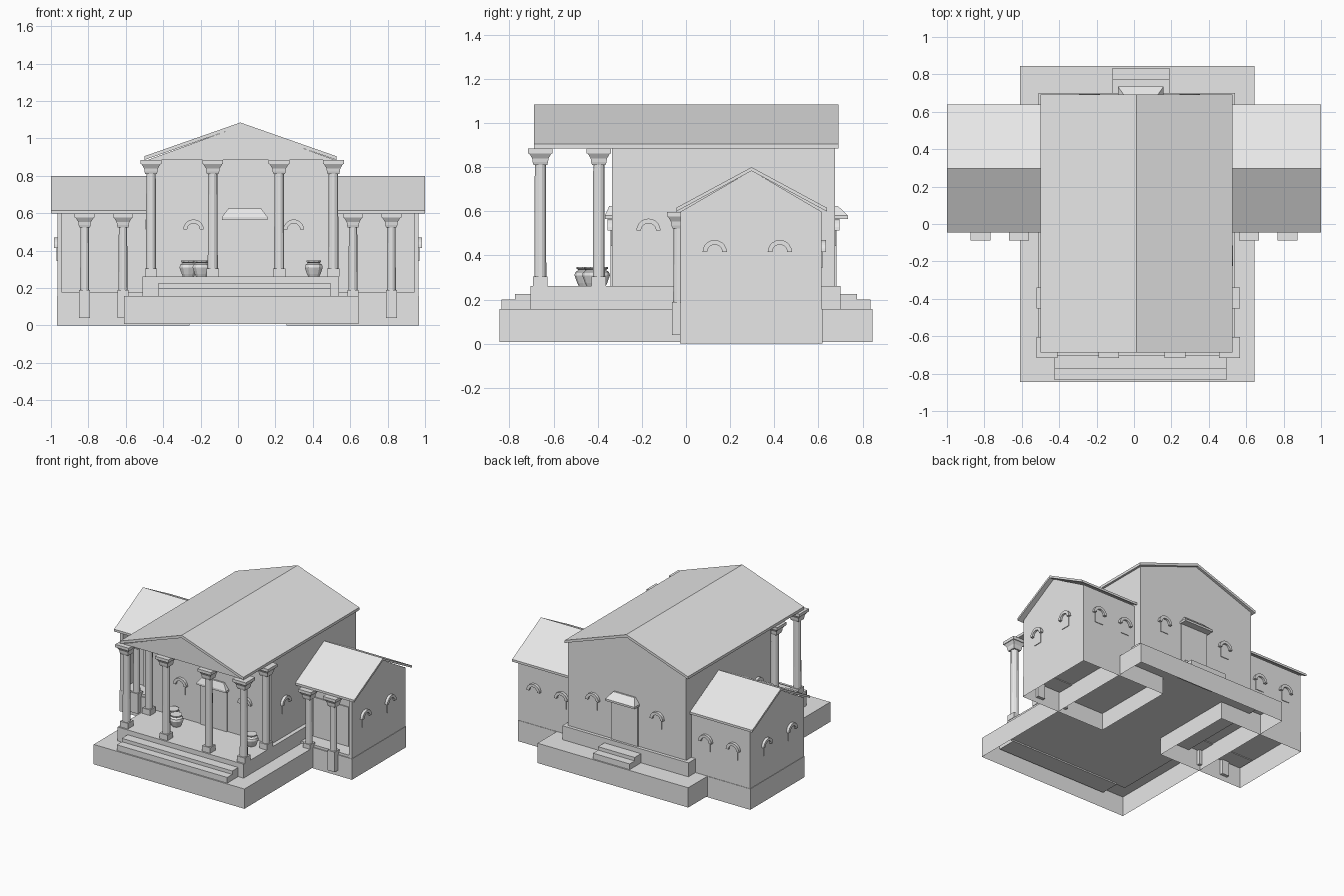
import bpy, bmesh, math
from mathutils import Vector

cube = bpy.data.objects.get("Cube")
if cube:
    bpy.data.objects.remove(cube, do_unlink=True)

GREY = (0.8, 0.8, 0.8, 1)
stone = bpy.data.materials.new("plain_grey_stone")
stone.use_nodes = True
stone.diffuse_color = GREY
stone.node_tree.nodes["Principled BSDF"].inputs["Base Color"].default_value = GREY

MID = 0.0175  # centre line of the main hall


def finish(name, bm):
    mesh = bpy.data.meshes.new(name)
    bm.to_mesh(mesh)
    bm.free()
    mesh.materials.append(stone)
    ob = bpy.data.objects.new(name, mesh)
    bpy.context.scene.collection.objects.link(ob)
    return ob


def prism(name, pts, axis, a, b, open_bottom=False):
    """Extrude a 2D outline along an axis from a to b."""
    place = {"x": lambda p, t: (t, p[0], p[1]),
             "y": lambda p, t: (p[0], t, p[1]),
             "z": lambda p, t: (p[0], p[1], t)}[axis]
    bm = bmesh.new()
    low = [bm.verts.new(place(p, a)) for p in pts]
    high = [bm.verts.new(place(p, b)) for p in pts]
    bottom = bm.faces.new(low)
    bm.faces.new(high)
    for i in range(len(pts)):
        j = (i + 1) % len(pts)
        bm.faces.new((low[i], low[j], high[j], high[i]))
    bmesh.ops.recalc_face_normals(bm, faces=bm.faces[:])
    if open_bottom:
        bmesh.ops.delete(bm, geom=[bottom], context="FACES_ONLY")
    return finish(name, bm)


def box(name, x, y, z, open_bottom=False):
    outline = [(x[0], y[0]), (x[1], y[0]), (x[1], y[1]), (x[0], y[1])]
    return prism(name, outline, "z", z[0], z[1], open_bottom)


def stack(name, x, y, rings, sides):
    """Lofted upright form; rings are (height, distance from axis to flat side)."""
    bm = bmesh.new()
    loops = []
    for z, half in rings:
        r = half / math.cos(math.pi / sides)
        loops.append([bm.verts.new((x + r * math.cos((k + 0.5) * math.tau / sides),
                                    y + r * math.sin((k + 0.5) * math.tau / sides), z))
                      for k in range(sides)])
    bm.faces.new(loops[0])
    bm.faces.new(loops[-1])
    for lo, hi in zip(loops, loops[1:]):
        for k in range(sides):
            j = (k + 1) % sides
            bm.faces.new((lo[k], lo[j], hi[j], hi[k]))
    bmesh.ops.recalc_face_normals(bm, faces=bm.faces[:])
    return finish(name, bm)


def column(name, x, y, z0, z1, plinth, r):
    stack(name + "_plinth", x, y, [(z0, r + 0.006), (z0 + plinth, r + 0.006)], 4)
    stack(name + "_shaft", x, y, [(z0 + plinth, r), (z1 - 0.06, r * 0.93)], 12)
    stack(name + "_capital", x, y, [(z1 - 0.075, r + 0.004), (z1 - 0.062, r + 0.008),
                                    (z1 - 0.045, r + 0.01), (z1 - 0.022, r + 0.024)], 4)
    stack(name + "_abacus", x, y, [(z1 - 0.022, r + 0.029), (z1, r + 0.029)], 4)


def arc(r, n=10):
    return [(r * math.cos(math.pi * k / n), r * math.sin(math.pi * k / n)) for k in range(n + 1)]


def window(name, x, y, z, turn):
    """Arched window with a raised hood; z is the spring line."""
    hood = prism(name + "_hood", arc(0.055) + arc(0.034)[::-1], "y", -0.02, 0.005)
    pane = prism(name + "_pane", arc(0.034) + [(-0.034, -0.07), (0.034, -0.07)], "y", -0.005, 0.003)
    for ob in (hood, pane):
        ob.location = (x, y, z)
        ob.rotation_euler.z = math.radians(turn)


def door(name, x, y, turn, depth):
    """Door plate with a sloping canopy."""
    panel = box(name + "_panel", (-0.112, 0.112), (-0.008, 0.002), (0.262, 0.57))
    bm = bmesh.new()
    for half, front, z in ((0.122, depth, 0.565), (0.122, depth, 0.58), (0.088, 0.012, 0.625)):
        for sx in (-half, half):
            bm.verts.new((sx, -front, z))
            bm.verts.new((sx, 0.002, z))
    bmesh.ops.convex_hull(bm, input=bm.verts[:])
    bmesh.ops.dissolve_limit(bm, angle_limit=0.01, verts=bm.verts[:], edges=bm.edges[:])
    for ob in (panel, finish(name + "_canopy", bm)):
        ob.location = (x, y, 0)
        ob.rotation_euler.z = math.radians(turn)


def gable_roof(name, axis, mid, half, eave, apex, thick, a, b):
    """Bent slab of two roof slopes."""
    outline = [(mid - half, eave), (mid, apex), (mid + half, eave),
               (mid + half, eave - thick), (mid, apex - thick), (mid - half, eave - thick)]
    prism(name, outline, axis, a, b)


# Foundation, podium and steps
box("foundation", (-0.61, 0.645), (-0.845, 0.845), (0.008, 0.157), True)
box("podium", (-0.51, 0.54), (-0.705, 0.7), (0.13, 0.262))
for label, x, side in (("front", (-0.425, 0.495), -1), ("back", (-0.115, 0.19), 1)):
    for i, (reach, top) in enumerate(((0.835, 0.2), (0.775, 0.226))):
        box(f"{label}_step_{i}", x, sorted((side * 0.69, side * reach)), (0.12, top))

# Main hall, pediment and roof
box("hall_walls", (MID - 0.492, MID + 0.492), (-0.335, 0.675), (0.25, 0.887))
prism("hall_pediment", [(MID - 0.5, 0.885), (MID + 0.5, 0.885), (MID, 1.068)], "y", -0.68, 0.675)
gable_roof("hall_roof", "y", MID - 0.005, 0.513, 0.905, 1.085, 0.02, -0.688, 0.692)

# Hall columns
for i, x in enumerate((-0.465, -0.135, 0.22, 0.51)):
    column(f"front_column_{i}", x, -0.66, 0.262, 0.885, 0.042, 0.027)
for i, x in enumerate((-0.465, 0.51)):
    column(f"inner_column_{i}", x, -0.395, 0.262, 0.885, 0.042, 0.027)

# Hall doors and windows
door("front_door", 0.036, -0.335, 0, 0.033)
door("back_door", 0.036, 0.675, 180, 0.06)
for i, x in enumerate((-0.238, 0.298)):
    window(f"hall_front_window_{i}", x, -0.335, 0.512, 0)
    window(f"hall_back_window_{i}", x, 0.675, 0.512, 180)
window("hall_left_window", MID + 0.492, -0.17, 0.512, 90)
window("hall_right_window", MID - 0.492, -0.17, 0.512, -90)

# Side wings, each with a recessed porch
PORCH = 0.1
for side, s in (("left", 1), ("right", -1)):
    def span(a, b):
        return sorted((s * a, s * b))
    box(side + "_wing_base", span(0.26, 0.968), (-0.027, 0.618), (0, 0.157), True)
    box(side + "_wing_floor", span(0.46, 0.96), (-0.02, PORCH + 0.01), (0.15, 0.175))
    plan = [(0.965, -0.025), (0.965, 0.615), (0.45, 0.615),
            (0.45, PORCH), (0.94, PORCH), (0.94, -0.025)]
    prism(side + "_wing_walls", [(s * x, y) for x, y in plan], "z", 0.155, 0.6)
    prism(side + "_wing_gable", [(-0.025, 0.598), (0.615, 0.598), (0.297, 0.785)],
          "x", *span(0.45, 0.965))
    gable_roof(side + "_wing_roof", "x", 0.297, 0.343, 0.615, 0.8, 0.017, *span(0.48, 1.0))
    box(side + "_wing_door", span(0.56, 0.855), (PORCH - 0.008, PORCH + 0.002), (0.175, 0.47))
    for i, x in enumerate((0.615, 0.82)):
        column(f"{side}_wing_column_{i}", s * x, -0.034, 0.04, 0.598, 0.15, 0.024)
    for i, y in enumerate((0.13, 0.425)):
        window(f"{side}_wing_end_window_{i}", s * 0.965, y, 0.415, s * 90)
    for i, x in enumerate((0.6, 0.83)):
        window(f"{side}_wing_back_window_{i}", s * x, 0.615, 0.415, 180)

# Porch jars
JAR = [(0.262, 0.03), (0.275, 0.036), (0.31, 0.048), (0.325, 0.044),
       (0.334, 0.03), (0.34, 0.04), (0.348, 0.04)]
for i, (x, y) in enumerate(((-0.265, -0.395), (-0.195, -0.455), (0.405, -0.42))):
    stack(f"jar_{i}", x, y, JAR, 10)
